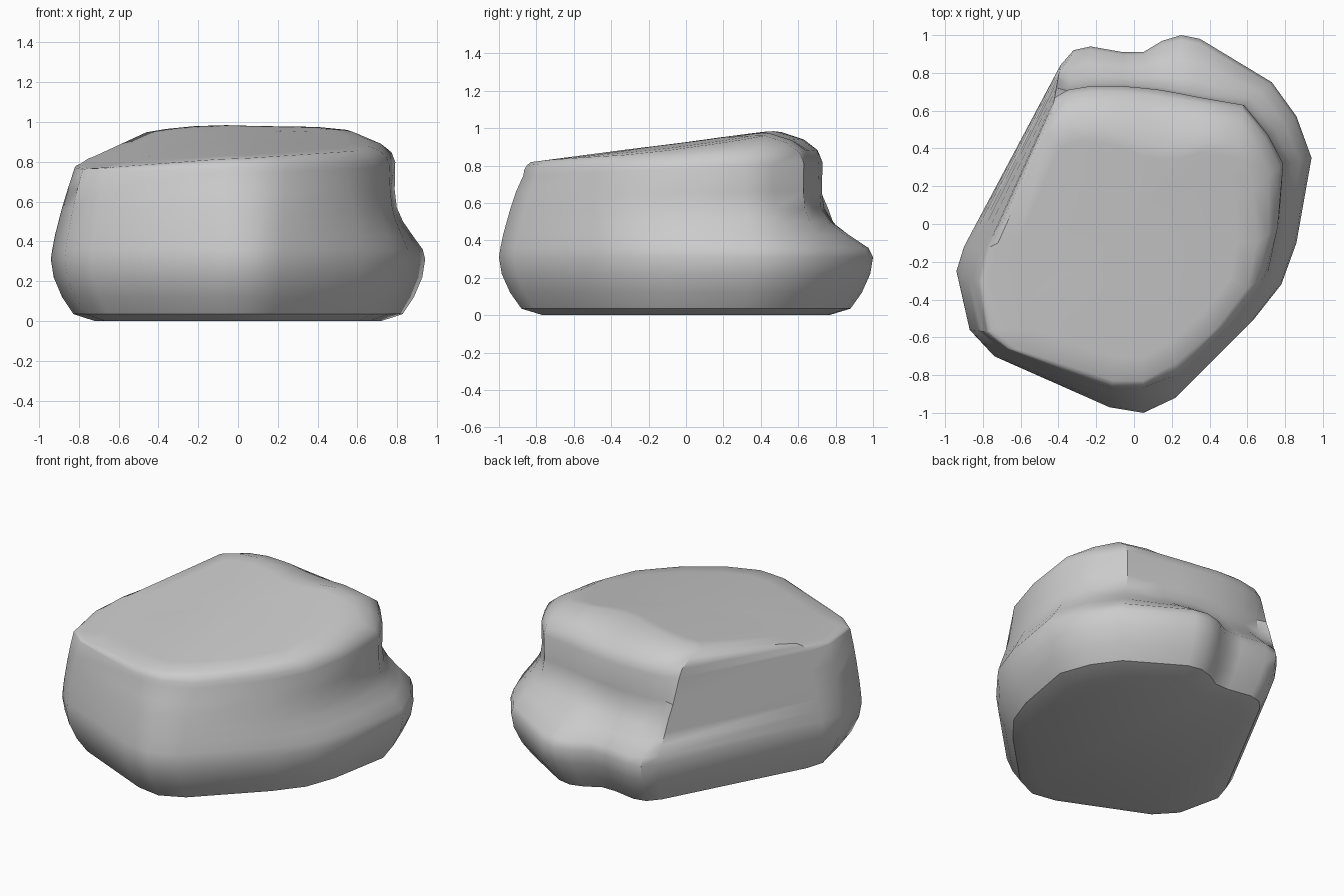
import bpy, bmesh

if "Cube" in bpy.data.objects:
    bpy.data.objects.remove(bpy.data.objects["Cube"])

# Plan columns, counter-clockwise from the front tip:
# widest outline xy, shoulder xy, top-face edge xy
COLS = [
    (.05, -1, .05, -.87, .05, -.83), (.22, -.92, .24, -.80, .22, -.74),
    (.63, -.51, .54, -.50, .43, -.56), (.78, -.32, .69, -.28, .60, -.34),
    (.86, -.10, .76, -.02, .65, -.10), (.94, .35, .79, .32, .63, .19),
    (.86, .57, .71, .47, .59, .34), (.73, .75, .58, .63, .55, .42),
    (.35, .98, .35, .67, .40, .44), (.25, 1, .25, .69, .29, .41),
    (.15, .97, .14, .71, .17, .40), (.05, .91, .05, .72, .05, .42),
    (-.06, .91, -.06, .73, -.06, .47), (-.23, .94, -.23, .73, -.22, .51),
    (-.32, .92, -.35, .71, -.36, .51), (-.39, .84, -.42, .67, -.46, .48),
    (-.90, -.12, -.78, -.13, -.72, -.10), (-.94, -.25, -.82, -.30, -.76, -.30),
    (-.87, -.56, -.78, -.57, -.72, -.55), (-.74, -.70, -.67, -.66, -.63, -.66),
    (-.13, -.97, -.12, -.87, -.11, -.83),
]
# How strongly each column steps in above the ledge (right and back only)
LEDGE = {2: .2, 3: .5, 4: .8, **{i: 1 for i in range(5, 15)}}
FOOT = [(0, .765), (.035, .88), (.12, .94), (.22, .985), (.31, 1)]   # z, scale
WALL = [(.36, .08, .06), (.43, .42, .17), (.50, .74, .32),
        (.57, .95, .47), (.66, 1.02, .70)]              # z, ledge blend, plain blend


def lerp(a, b, t):
    return a + (b - a) * t


def top_z(x, y):
    return .925 + .13 * y + .03 * x - .12 * x * x


def column(i, c):
    wx, wy, sx, sy, tx, ty = c
    k = LEDGE.get(i, 0)
    pts = [(wx * s, wy * s, z) for z, s in FOOT]
    for z, a, b in WALL:
        t = lerp(b, a, k)
        pts.append((lerp(wx, sx, t), lerp(wy, sy, t), z))
    # rounded shoulder up to the sloping top face
    sz, tz = .785 + .045 * sy, top_z(tx, ty)
    for t, h in ((0, 0), (.12, .4), (.45, .75), (1, 1)):
        pts.append((lerp(sx, tx, t), lerp(sy, ty, t), lerp(sz, tz, h)))
    # gently domed top
    for s in (.85, .45):
        pts.append((tx * s, ty * s, top_z(tx * s, ty * s)))
    return pts


# Boulder: loft the columns into a closed skin
bm = bmesh.new()
grid = [[bm.verts.new(p) for p in column(i, c)] for i, c in enumerate(COLS)]
for i, a in enumerate(grid):
    b = grid[(i + 1) % len(grid)]
    for j in range(len(a) - 1):
        bm.faces.new((a[j], b[j], b[j + 1], a[j + 1]))
bm.faces.new([g[0] for g in reversed(grid)])
peak = bm.verts.new((0, 0, top_z(0, 0)))
for i, a in enumerate(grid):
    bm.faces.new((a[-1], grid[(i + 1) % len(grid)][-1], peak))
bmesh.ops.recalc_face_normals(bm, faces=bm.faces)
mesh = bpy.data.meshes.new("boulder")
bm.to_mesh(mesh)
bm.free()
rock = bpy.data.objects.new("boulder", mesh)
bpy.context.collection.objects.link(rock)
bpy.context.view_layer.objects.active = rock
rock.select_set(True)
bpy.ops.object.shade_smooth_by_angle(angle=.6)
